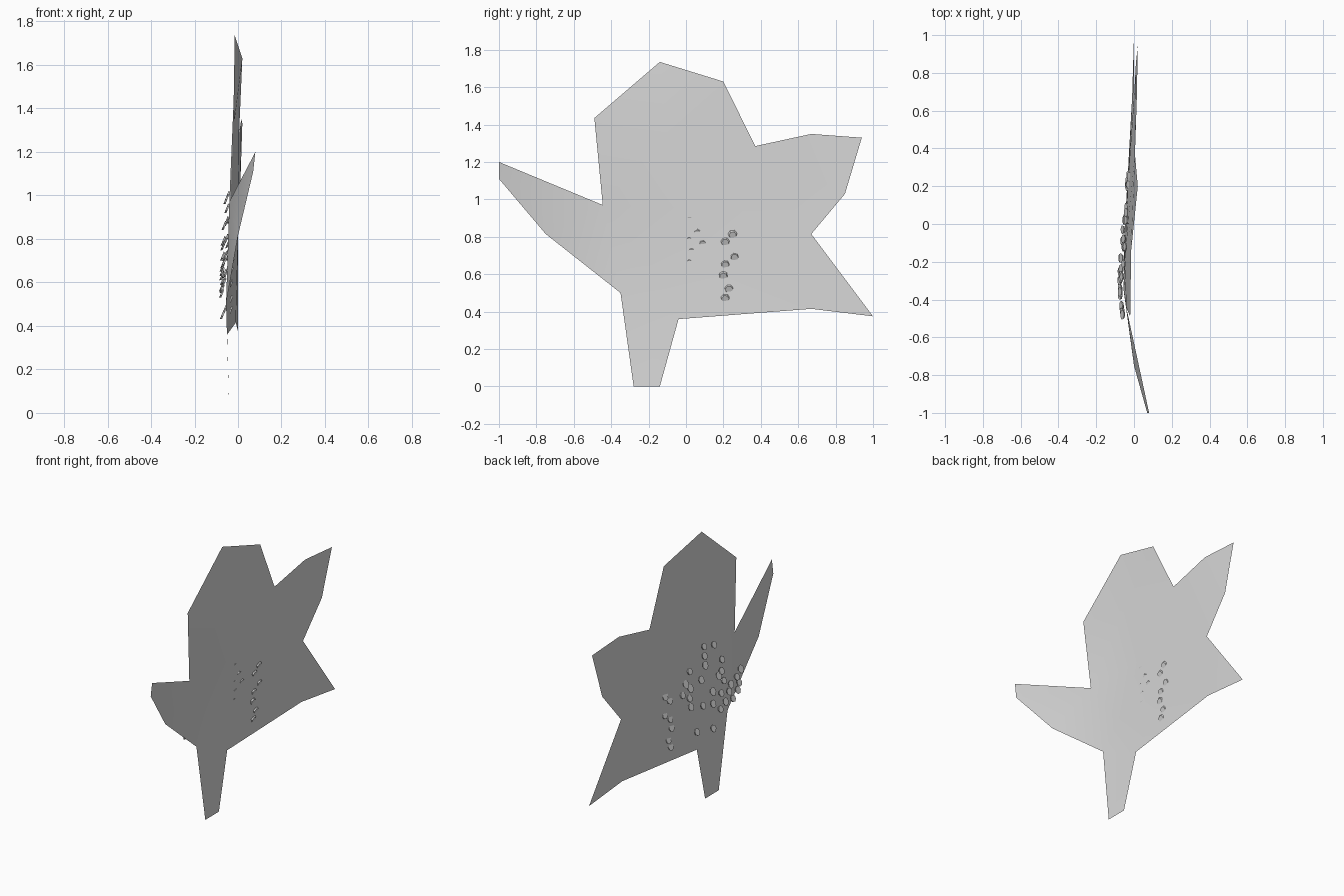
import bpy
import bmesh
import random
from math import radians
from mathutils import Vector, Matrix
from mathutils.bvhtree import BVHTree
from mathutils.geometry import delaunay_2d_cdt

random.seed(4)
default_cube = bpy.data.objects.get("Cube")
if default_cube:
    bpy.data.objects.remove(default_cube, do_unlink=True)


def make_material(name, value):
    mat = bpy.data.materials.new(name)
    mat.use_nodes = True
    colour = (value, value, value, 1)
    mat.diffuse_color = colour
    mat.node_tree.nodes["Principled BSDF"].inputs["Base Color"].default_value = colour
    return mat


def make_object(name, bm, mat):
    mesh = bpy.data.meshes.new(name)
    bm.to_mesh(mesh)
    mesh.materials.append(mat)
    obj = bpy.data.objects.new(name, mesh)
    bpy.context.collection.objects.link(obj)
    return obj


grey = make_material("light_grey", 0.7)

# Leaf outline, counter-clockwise: y, z and sideways bend x
outline = [
    (-.28, 0, -.04), (-.14, 0, -.04), (-.04, .36, -.05),
    (.67, .415, -.01), (1, .375, 0), (.67, .815, 0),
    (.85, 1.03, .01), (.94, 1.33, .02), (.67, 1.35, .015),
    (.37, 1.285, .005), (.2, 1.63, .02), (-.14, 1.735, -.015),
    (-.49, 1.435, -.02), (-.445, .97, -.04), (-1, 1.2, .08),
    (-1, 1.11, .07), (-.75, .815, 0), (-.35, .5, -.055),
]
# Points inside the blade that give it a gentle cup
inner = [(-.2, .65, -.05), (.02, .95, -.03), (.25, .65, -.03), (-.1, 1.35, -.015)]

# Leaf blade: one thin bent sheet
points = outline + inner
flat = [Vector((y, z)) for y, z, x in points]
rim = list(range(len(outline)))
coords, _, tris, origins, _, _ = delaunay_2d_cdt(flat, [], [rim], 1, 1e-5)
blade = bmesh.new()
verts = [blade.verts.new((points[src[0]][2], co.x, co.y))
         for co, src in zip(coords, origins)]
for tri in tris:
    blade.faces.new([verts[i] for i in tri])
blade.normal_update()
surface = BVHTree.FromBMesh(blade)
leaf = make_object("leaf_blade", blade, grey)
blade.free()

bpy.context.view_layer.objects.active = leaf
leaf.select_set(True)
bpy.ops.object.shade_smooth_by_angle(angle=radians(30))

# Scale centres in hundredths (y, z), following the veins
scale_spots = [
    (-12, 100), (-21, 98), (-12, 94), (-12, 88), (-28, 86), (-27, 79),
    (2, 89), (-24, 77), (-48, 72), (-43, 69), (-8, 80), (6, 82),
    (-29, 72), (-36, 67), (-46, 64), (9, 76), (2, 78), (3, 72),
    (2, 66), (-18, 69), (-34, 63), (-44, 60), (-26, 65), (-38, 57),
    (-30, 58), (-18, 61), (-9, 63), (-25, 55), (-37, 50), (-3, 48),
    (-18, 45), (25, 81), (21, 77), (26, 69), (21, 65), (20, 59),
    (23, 52), (21, 47),
]

# Scales: small tilted discs whose lower edges lift off the blade
scales = bmesh.new()
for spot in scale_spots:
    y, z = spot[0] / 100, spot[1] / 100
    hit = surface.ray_cast(Vector((-1, y, z)), Vector((1, 0, 0)))[0]
    if hit is None:
        continue
    lift = max(0, .01 - .05 * y)
    place = (Matrix.Translation((hit.x - min(lift, .022), y, z))
             @ Matrix.Rotation(radians(22), 4, 'Y')
             @ Matrix.Rotation(random.uniform(0, 1), 4, 'X')
             @ Matrix.Rotation(radians(90), 4, 'Y'))
    bmesh.ops.create_cone(scales, cap_ends=True, segments=7,
                          radius1=.026 * random.uniform(.85, 1.1), radius2=.02,
                          depth=.009, matrix=place)
make_object("leaf_scales", scales, grey)
scales.free()
